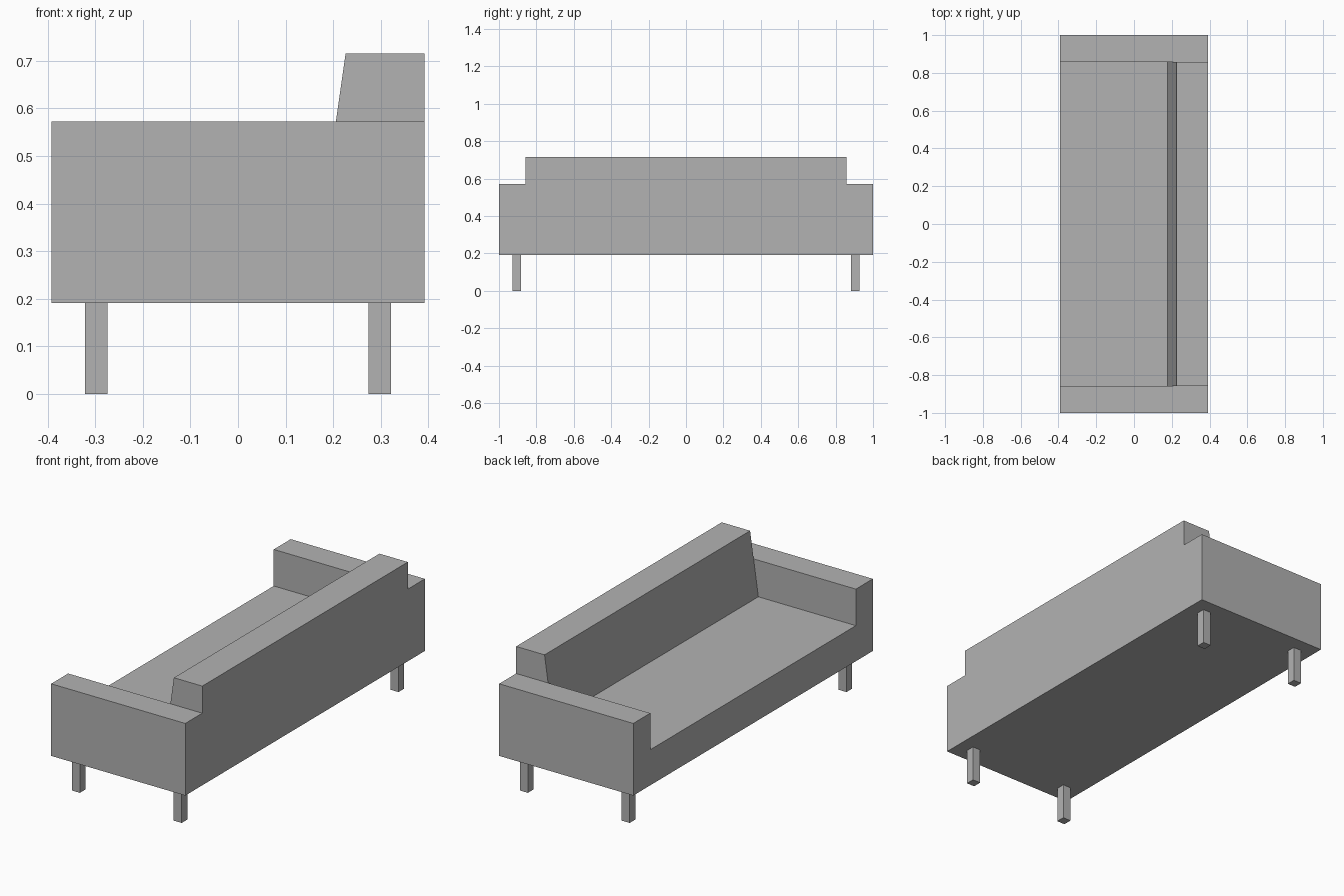
import bpy
import bmesh

cube = bpy.data.objects.get("Cube")
if cube:
    bpy.data.objects.remove(cube, do_unlink=True)

# Single flat grey
GREY = (0.448, 0.448, 0.448, 1.0)
grey = bpy.data.materials.new("plain_grey")
grey.use_nodes = True
grey.diffuse_color = GREY
grey.node_tree.nodes["Principled BSDF"].inputs["Base Color"].default_value = GREY

HALF_DEPTH = 0.392   # along x; the seat opens toward -x
HALF_LENGTH = 1.0    # along y
ARM_INNER = 0.858
BASE_Z, SEAT_Z, ARM_Z, BACK_Z = 0.191, 0.379, 0.572, 0.715


def extrude_profile(name, profile, y0, y1):
    """Extrude an x-z outline along y into a solid."""
    bm = bmesh.new()
    face = bm.faces.new([bm.verts.new((x, y0, z)) for x, z in profile])
    result = bmesh.ops.extrude_face_region(bm, geom=[face])
    moved = [v for v in result["geom"] if isinstance(v, bmesh.types.BMVert)]
    bmesh.ops.translate(bm, verts=moved, vec=(0, y1 - y0, 0))
    bmesh.ops.recalc_face_normals(bm, faces=bm.faces)
    mesh = bpy.data.meshes.new(name)
    bm.to_mesh(mesh)
    bm.free()
    mesh.materials.append(grey)
    obj = bpy.data.objects.new(name, mesh)
    bpy.context.collection.objects.link(obj)
    return obj


def box(name, x0, x1, y0, y1, z0, z1):
    return extrude_profile(name, [(x0, z0), (x1, z0), (x1, z1), (x0, z1)], y0, y1)


# Seat and sloped backrest in one outline
extrude_profile("seat_and_backrest", [
    (-HALF_DEPTH, BASE_Z), (HALF_DEPTH, BASE_Z), (HALF_DEPTH, BACK_Z),
    (0.226, BACK_Z), (0.178, SEAT_Z), (-HALF_DEPTH, SEAT_Z),
], -ARM_INNER, ARM_INNER)

# Armrests at both ends
for side, y0, y1 in (("right", -HALF_LENGTH, -ARM_INNER),
                     ("left", ARM_INNER, HALF_LENGTH)):
    box(side + "_armrest", -HALF_DEPTH, HALF_DEPTH, y0, y1, BASE_Z, ARM_Z)

# Four square legs
LEG_X, LEG_Y, LEG_HALF = 0.2975, 0.905, 0.0235
for x_name, sx in (("front", -1), ("back", 1)):
    for y_name, sy in (("right", -1), ("left", 1)):
        x, y = sx * LEG_X, sy * LEG_Y
        box(f"{x_name}_{y_name}_leg", x - LEG_HALF, x + LEG_HALF,
            y - LEG_HALF, y + LEG_HALF, 0.0, BASE_Z)
